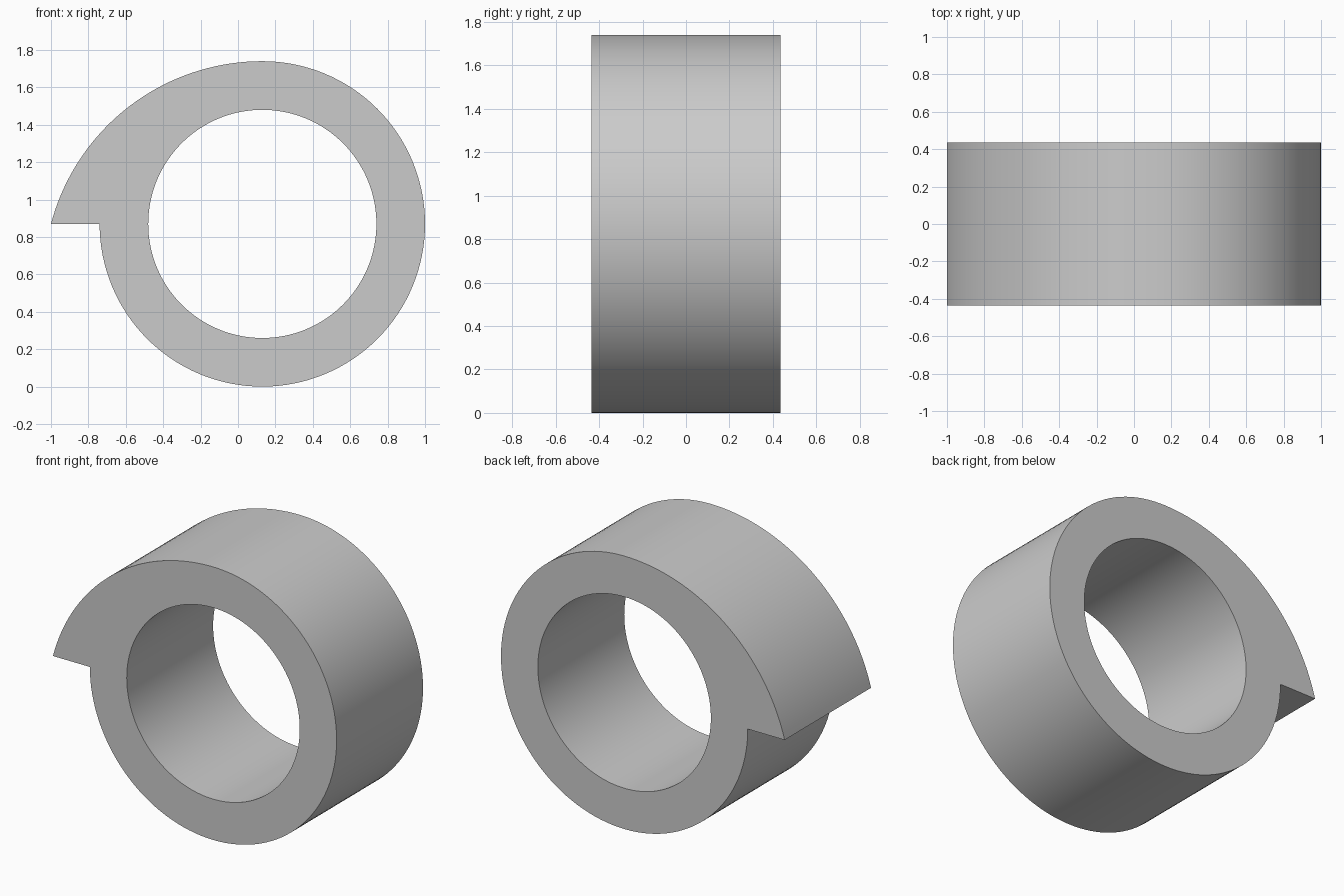
import bpy, bmesh
from math import cos, sin, pi, atan2, radians

if "Cube" in bpy.data.objects:
    bpy.data.objects.remove(bpy.data.objects["Cube"])

CX, CZ = 0.13, 0.87        # ring centre
R_OUT, R_IN = 0.87, 0.61
HALF = 0.435               # half depth along y
R_CAM = 1.169              # larger arc swelling out to the tooth tip


def arc(cx, cz, r, a0, a1, n):
    return [(cx + r * cos(a0 + (a1 - a0) * i / n), cz + r * sin(a0 + (a1 - a0) * i / n))
            for i in range(n + 1)]


# Outer outline: round from the step, under and up to the top, then the cam arc to the tip
cam_z = CZ + R_OUT - R_CAM
tip = atan2(CZ - cam_z, -1 - CX)
outer = arc(CX, CZ, R_OUT, -pi, pi / 2, 96)
outer += arc(CX, cam_z, R_CAM, pi / 2, tip, 36)[1:]
# Round bore
inner = arc(CX, CZ, R_IN, 0, 2 * pi, 128)[:-1]

bm = bmesh.new()
edges = []
for loop in (outer, inner):
    vs = [bm.verts.new((x, -HALF, z)) for x, z in loop]
    edges += [bm.edges.new((vs[i - 1], vs[i])) for i in range(len(vs))]

# Fill the profile and extrude it through the depth
bmesh.ops.triangle_fill(bm, edges=edges, use_beauty=True, normal=(0, -1, 0))
ext = bmesh.ops.extrude_face_region(bm, geom=bm.faces[:], use_keep_orig=True)
moved = [g for g in ext["geom"] if isinstance(g, bmesh.types.BMVert)]
bmesh.ops.translate(bm, verts=moved, vec=(0, 2 * HALF, 0))
bmesh.ops.recalc_face_normals(bm, faces=bm.faces[:])

mesh = bpy.data.meshes.new("stepped_cam_ring")
bm.to_mesh(mesh)
bm.free()
ring = bpy.data.objects.new("stepped_cam_ring", mesh)
bpy.context.collection.objects.link(ring)
bpy.context.view_layer.objects.active = ring
ring.select_set(True)
bpy.ops.object.shade_smooth_by_angle(angle=radians(30))
